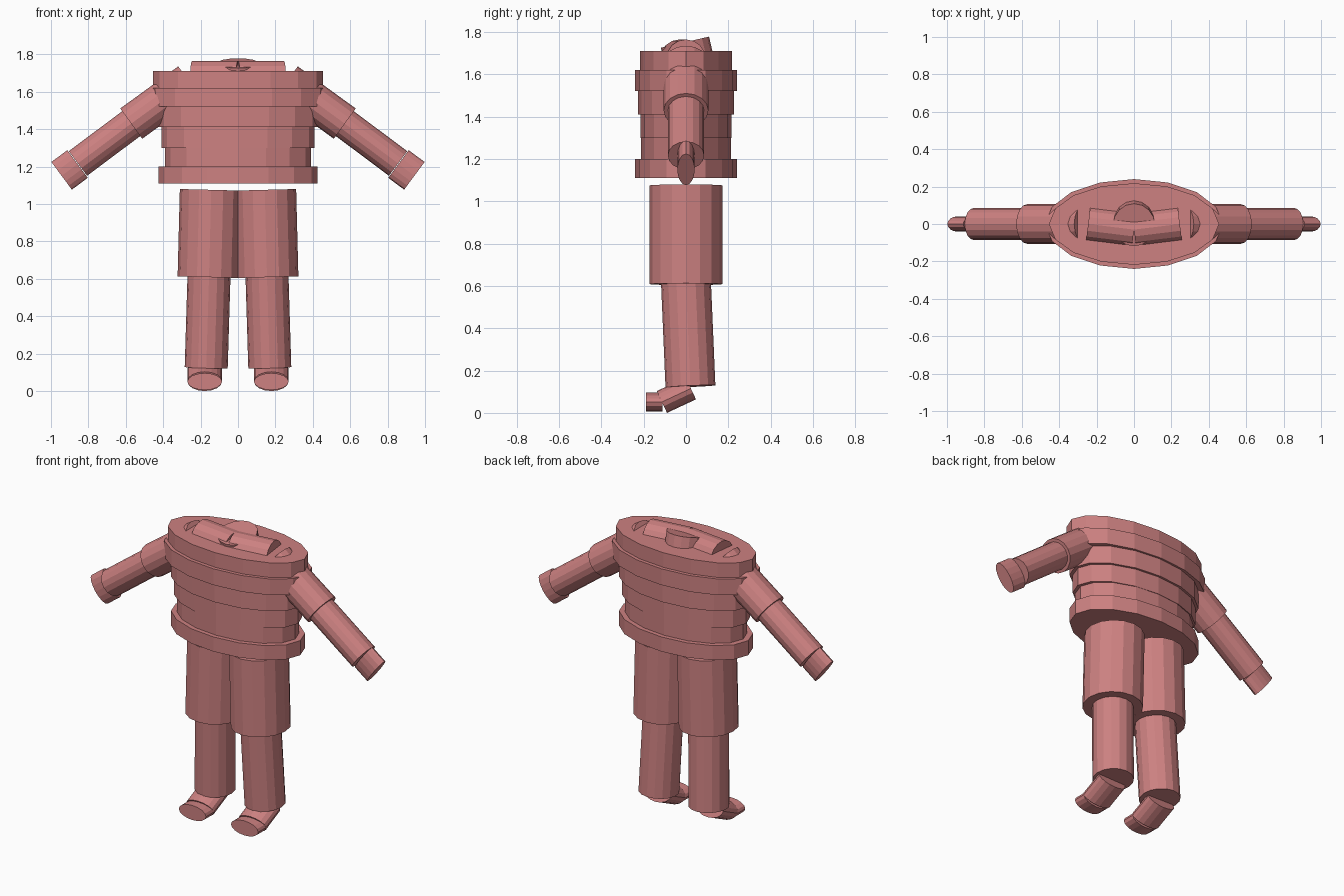
import bpy
import bmesh
import math
from mathutils import Vector

if "Cube" in bpy.data.objects:
    bpy.data.objects.remove(bpy.data.objects["Cube"])

skin = bpy.data.materials.new("dusty_rose")
skin.diffuse_color = (0.61, 0.22, 0.22, 1.0)
skin.use_nodes = True
skin.node_tree.nodes["Principled BSDF"].inputs["Base Color"].default_value = skin.diffuse_color
SIDES = 16


def tube(name, a, b, ru, rv, hint):
    """Capped elliptical prism from a to b; ru is the radius along hint."""
    a, b, u = Vector(a), Vector(b), Vector(hint)
    w = (b - a).normalized()
    u = (u - w * u.dot(w)).normalized()
    v = w.cross(u)
    bm = bmesh.new()
    rings = []
    for c in (a, b):
        ring = []
        for i in range(SIDES):
            t = 2 * math.pi * i / SIDES
            ring.append(bm.verts.new(c + u * ru * math.cos(t) + v * rv * math.sin(t)))
        rings.append(ring)
    low, high = rings
    for i in range(SIDES):
        j = (i + 1) % SIDES
        bm.faces.new((low[i], low[j], high[j], high[i]))
    bm.faces.new(low[::-1])
    bm.faces.new(high)
    mesh = bpy.data.meshes.new(name)
    bm.to_mesh(mesh)
    bm.free()
    mesh.materials.append(skin)
    obj = bpy.data.objects.new(name, mesh)
    bpy.context.collection.objects.link(obj)
    return obj


X, Y = (1, 0, 0), (0, 1, 0)

# Torso: stacked oval slices (bottom, top, half width, half depth)
for name, z0, z1, rx, ry in (
    ("hips", 1.12, 1.21, 0.425, 0.24),
    ("waist", 1.20, 1.31, 0.39, 0.213),
    ("belly", 1.31, 1.425, 0.41, 0.215),
    ("lower_chest", 1.42, 1.535, 0.43, 0.228),
    ("upper_chest", 1.53, 1.63, 0.475, 0.24),
    ("shoulder_slab", 1.62, 1.72, 0.455, 0.218),
):
    tube(name, (0, 0, z0), (0, 0, z1), rx, ry, X)

# Neck stump leaning forward
tube("neck", (0, 0.03, 1.61), (0, -0.005, 1.762), 0.112, 0.117, X)

# Paired parts
for side, s in (("right", -1), ("left", 1)):
    def limb(part, a, b, ru, rv, hint):
        tube(f"{side}_{part}", (s * a[0], a[1], a[2]), (s * b[0], b[1], b[2]), ru, rv, hint)

    # Collar and arm
    limb("collar", (0, -0.03, 1.68), (0.245, 0, 1.68), 0.095, 0.095, Y)
    limb("upper_arm", (0.261, 0, 1.664), (0.571, 0, 1.439), 0.106, 0.10, Y)
    limb("forearm", (0.56, 0, 1.447), (0.856, 0, 1.226), 0.086, 0.082, Y)
    limb("hand", (0.858, 0, 1.223), (0.943, 0, 1.16), 0.041, 0.092, Y)
    # Leg and foot
    limb("thigh", (0.143, 0, 1.085), (0.155, 0, 0.618), 0.168, 0.172, X)
    limb("shin", (0.155, 0, 0.625), (0.17, 0.021, 0.135), 0.115, 0.118, X)
    limb("foot", (0.178, 0.023, 0.125), (0.178, -0.114, 0.061), 0.093, 0.057, X)
    limb("toes", (0.178, -0.112, 0.06), (0.178, -0.19, 0.06), 0.093, 0.045, X)

# Settle the figure on the ground
bpy.context.view_layer.update()
lowest = min(v.co.z for o in bpy.data.objects for v in o.data.vertices)
for o in bpy.data.objects:
    o.location.z -= lowest
